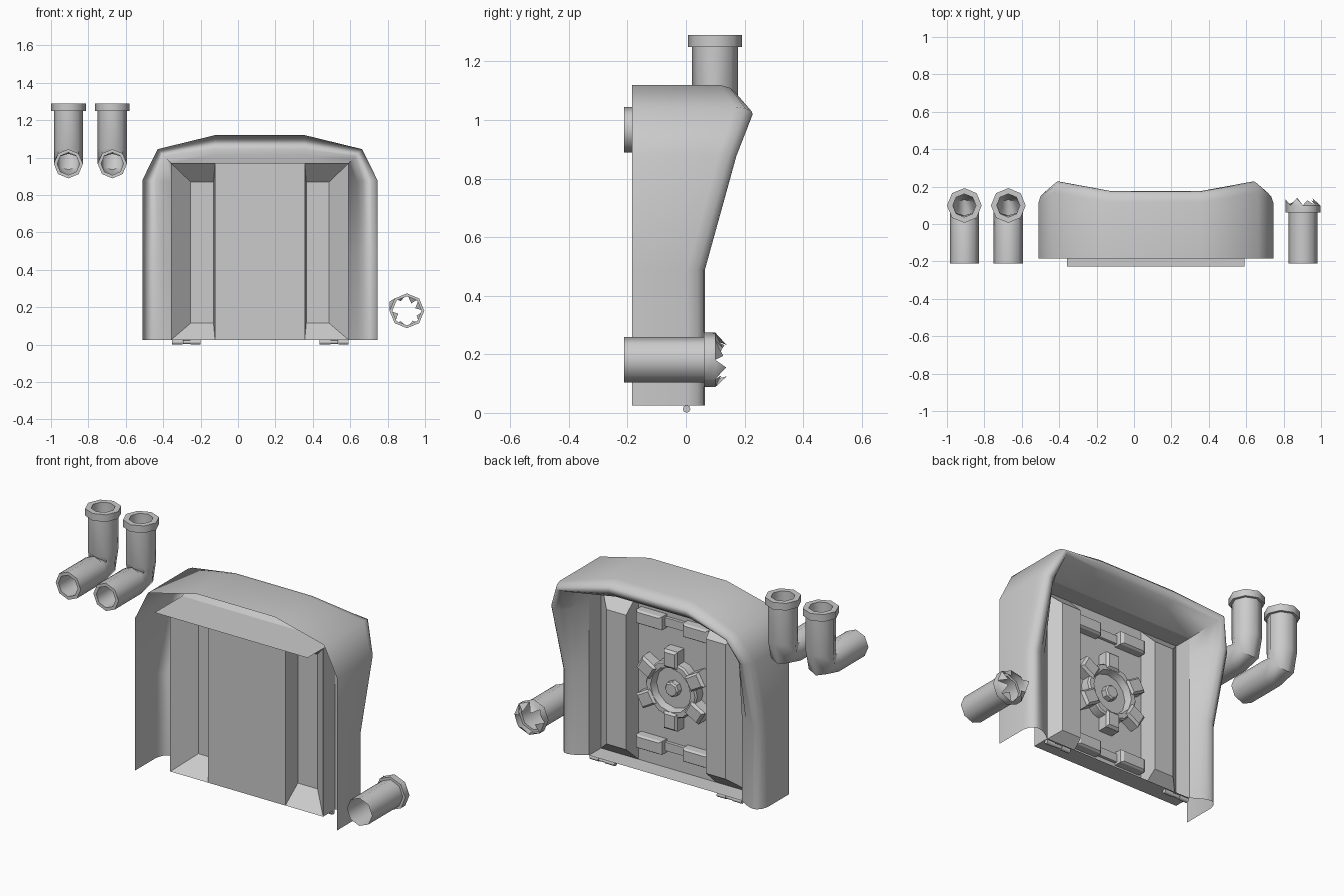
import bpy, bmesh, random
from math import sin, cos, pi, radians
from mathutils import Matrix, Vector

if "Cube" in bpy.data.objects:
    bpy.data.objects.remove(bpy.data.objects["Cube"])

random.seed(4)
CX = 0.117            # centre line of the hatch
FY = -0.09            # front plane of the door panel


def finish(name, bm, smooth=None):
    bmesh.ops.remove_doubles(bm, verts=bm.verts, dist=1e-5)
    bmesh.ops.recalc_face_normals(bm, faces=bm.faces)
    me = bpy.data.meshes.new(name)
    bm.to_mesh(me)
    bm.free()
    ob = bpy.data.objects.new(name, me)
    bpy.context.collection.objects.link(ob)
    if smooth:
        bpy.ops.object.select_all(action='DESELECT')
        ob.select_set(True)
        bpy.context.view_layer.objects.active = ob
        bpy.ops.object.shade_smooth_by_angle(angle=radians(smooth))
    return ob


def loft(bm, rings, closed_ring=False):
    """Bridge consecutive point rings with quads."""
    vs = [[bm.verts.new(p) for p in r] for r in rings]
    n = len(vs[0])
    for a, b in zip(vs, vs[1:]):
        for i in range(n if closed_ring else n - 1):
            j = (i + 1) % n
            bm.faces.new((a[i], a[j], b[j], b[i]))
    return vs


def quad(bm, pts):
    bm.faces.new([bm.verts.new(p) for p in pts])


def ring(x, y, z, deg, r, n=8):
    """Circle whose axis lies in the YZ plane (0 = along y, 90 = along z)."""
    a = radians(deg)
    return [(x + r * cos(2 * pi * k / n),
             y - r * sin(2 * pi * k / n) * sin(a),
             z + r * sin(2 * pi * k / n) * cos(a)) for k in range(n)]


def lathe(bm, x, z, profile, n):
    """Rings along y from (y, radius) pairs."""
    return loft(bm, [ring(x, y, z, 0, r, n) for y, r in profile], True)


def block(bm, size, loc, rot=0, taper=0.8):
    """Box whose back (+y) face is tapered, turned about y."""
    m = Matrix.Translation(loc) @ Matrix.Rotation(rot, 4, 'Y')
    w, d, h = (s / 2 for s in size)
    loops = [[m @ Vector((sx * w * t, y, sz * h * t)) for sx, sz in
              ((-1, -1), (1, -1), (1, 1), (-1, 1))]
             for y, t in ((-d, 1), (d * 0.6, 1), (d, taper))]
    vs = loft(bm, loops, True)
    bm.faces.new(vs[0])
    bm.faces.new(vs[-1])


# Rolled surround: outer x, outer z, inner x, inner z, ridge y
half = [(0.628, 0.025, 0.475, 0.025, 0.065),
        (0.628, 0.49, 0.475, 0.49, 0.065),
        (0.628, 0.88, 0.475, 0.87, 0.172),
        (0.547, 1.045, 0.475, 0.97, 0.228),
        (0.24, 1.12, 0.24, 0.97, 0.176)]
columns = [(1, c) for c in half] + [(-1, c) for c in reversed(half)]
IY = 0.015            # where the roll meets the door reveal
bm = bmesh.new()
sections, reveal = [], []
for s, (px, pz, qx, qz, ry) in columns:
    d = ry - IY
    sec = [(0, -0.185), (0, ry - 0.06), (0.07, ry - 0.025), (0.2, ry - 0.004),
           (0.33, ry), (0.5, ry - 0.12 * d), (0.7, ry - 0.4 * d), (1, IY)]
    sections.append([(CX + s * (px + (qx - px) * t), y, pz + (qz - pz) * t)
                     for t, y in sec])
    reveal.append([(CX + s * qx, IY, qz), (CX + s * qx, FY, qz)])
loft(bm, sections)
finish("surround_frame", bm, 62)

# Straight walls between the surround and the door
bm = bmesh.new()
loft(bm, reveal)
finish("door_reveal", bm)

# Door panel: centre plate, two hollow ribs, bottom flange
bm = bmesh.new()
quad(bm, [(CX - .24, FY, .025), (CX + .24, FY, .025),
          (CX + .24, FY, .97), (CX - .24, FY, .97)])
for s in (-1, 1):
    rim = [(.475, .025), (.24, .025), (.24, .97), (.475, .97)]
    top = [(.37, .115), (.248, .115), (.248, .87), (.37, .87)]
    vs = loft(bm, [[(CX + s * x, FY, z) for x, z in rim],
                   [(CX + s * x, 0.01, z) for x, z in top]], True)
    bm.faces.new(vs[-1])
quad(bm, [(CX - .475, FY, .025), (CX + .475, FY, .025),
          (CX + .475, IY, .025), (CX - .475, IY, .025)])
finish("door_panel", bm)

# Thin ledge over the door
bm = bmesh.new()
quad(bm, [(CX - .475, -.228, .97), (CX + .475, -.228, .97),
          (CX + .475, FY, .97), (CX - .475, FY, .97)])
finish("top_ledge", bm)

# Locking wheel on the back of the door
bm = bmesh.new()
lathe(bm, CX, .5, [(FY, .16), (-.04, .16), (-.03, .152),
                   (-.03, .125), (-.07, .115), (-.07, .001)], 12)
lathe(bm, CX, .5, [(-.07, .042), (-.04, .042), (-.032, .034), (-.032, .001)], 8)
for k in range(6):
    a = k * pi / 3
    block(bm, (.085, .072, .10), (CX + .173 * sin(a), -.054, .5 + .173 * cos(a)), a, .75)
finish("locking_wheel", bm, 32)

# Clips and the strips that join them
for name, z in (("lower_clips", .15), ("upper_clips", .85)):
    bm = bmesh.new()
    block(bm, (.40, .015, .05), (CX, FY + .0075, z), 0, .95)
    for s in (-1, 1):
        block(bm, (.16, .055, .075), (CX + s * .145, FY + .0275, z))
    finish(name, bm)

# Hinge knuckles under the door
for name, x0 in (("hinge_left", -.355), ("hinge_right", .435)):
    bm = bmesh.new()
    for dx, w, r in ((.03, .058, .013), (.08, .04, .010), (.128, .054, .013)):
        bmesh.ops.create_cone(
            bm, cap_ends=True, segments=8, radius1=r, radius2=r, depth=w,
            matrix=Matrix.Translation((x0 + dx, .002, .0135)) @ Matrix.Rotation(pi / 2, 4, 'Y'))
    finish(name, bm, 50)

# Two elbow pipes with collars
R, BY, BZ = .08, .099, .967
bend = [(BY - R + (R + o) * sin(radians(d)), BZ + R - (R + o) * cos(radians(d)), d)
        for d, o in ((0, 0), (45, .018), (90, 0))]
for name, x in (("elbow_pipe_outer", -.907), ("elbow_pipe_inner", -.672)):
    path = [(-.212, BZ, 0, .078)] + [(y, z, d, .078) for y, z, d in bend]
    path += [(BY, 1.25, 90, .078), (BY, 1.25, 90, .093),
             (BY, 1.29, 90, .093), (BY, 1.29, 90, .062)]
    path += [(y, z, d, .06) for y, z, d in reversed(bend)]
    path += [(-.212, BZ, 0, .06), (-.212, BZ, 0, .078)]
    bm = bmesh.new()
    loft(bm, [ring(x, *p) for p in path], True)
    finish(name, bm, 50)

# Broken stub pipe with a jagged collar of bent-in splinters
SX, SZ = .903, .181
bm = bmesh.new()
lathe(bm, SX, SZ, [(-.212, .078), (.062, .078), (.062, .093), (.1, .093)], 8)
for k in range(8):
    a0, a1 = k * pi / 4, (k + 1) * pi / 4
    am = a0 + random.uniform(.2, .6)
    tip_r = .105 if k == 3 else random.uniform(.045, .065)
    tip_y = random.uniform(.115, .145)
    quad(bm, [(SX + r * cos(a), y, SZ + r * sin(a)) for r, y, a in
              ((.093, .1, a0), (.093, .1, a1), (tip_r, tip_y, am))])
finish("broken_stub_pipe", bm, 46)
